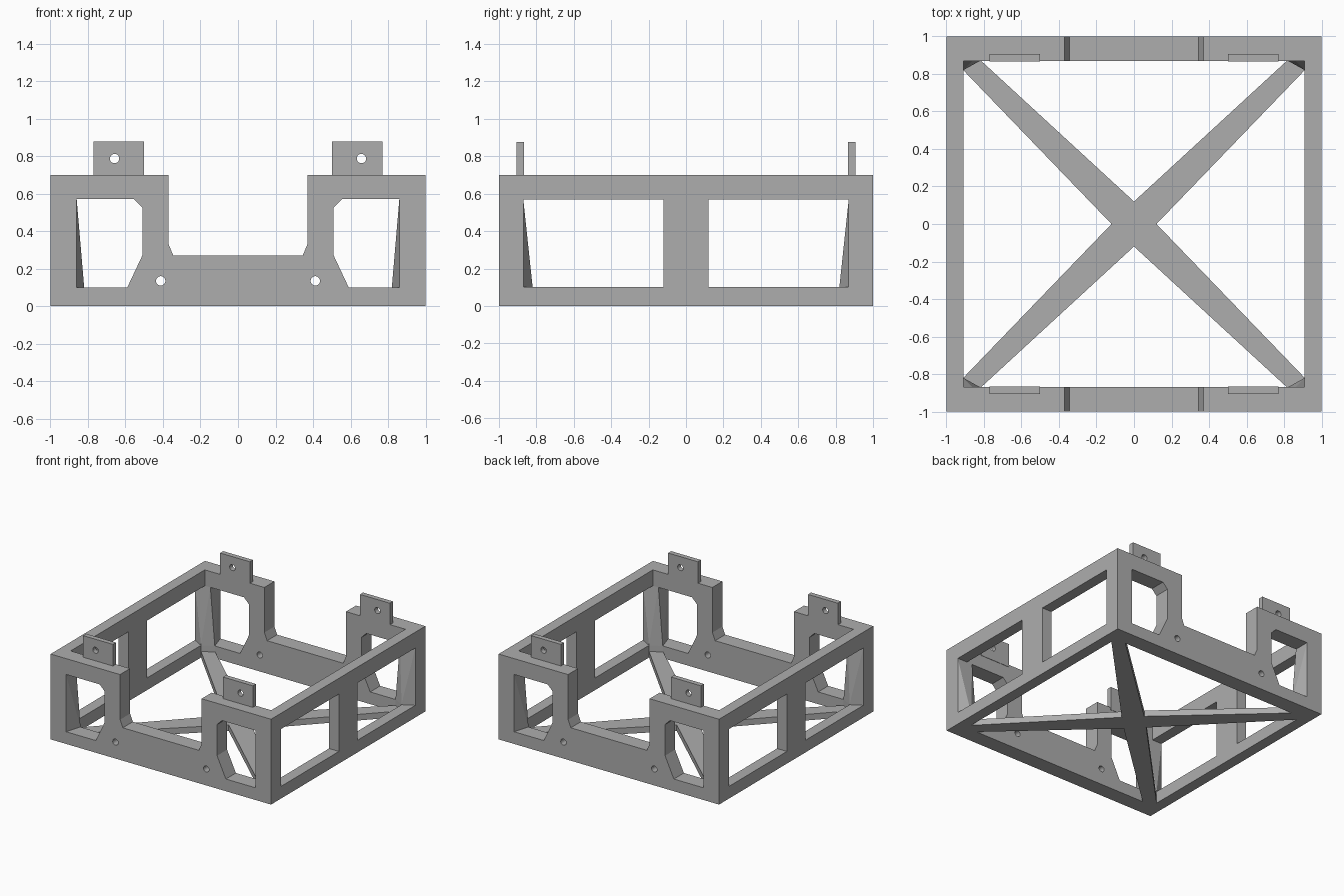
import bpy, bmesh
from math import pi, sin, cos
from mathutils import Matrix

old = bpy.data.objects.get("Cube")
if old:
    bpy.data.objects.remove(old, do_unlink=True)

grey = bpy.data.materials.new("plain grey")
grey.use_nodes = True
COLOUR = (0.42, 0.42, 0.42, 1)
grey.diffuse_color = COLOUR
grey.node_tree.nodes["Principled BSDF"].inputs["Base Color"].default_value = COLOUR

FACING_Y = Matrix.Rotation(pi / 2, 4, "X")
FACING_X = Matrix.Rotation(pi / 2, 4, "Z") @ FACING_Y


def add(name, mesh):
    mesh.materials.clear()
    mesh.materials.append(grey)
    obj = bpy.data.objects.new(name, mesh)
    bpy.context.collection.objects.link(obj)
    return obj


def plate(name, loops, thickness, matrix):
    """Extrude an outline, with any inner loops left as openings."""
    curve = bpy.data.curves.new(name, "CURVE")
    curve.dimensions = "2D"
    curve.fill_mode = "BOTH"
    curve.extrude = thickness / 2
    for loop in loops:
        spline = curve.splines.new("POLY")
        spline.points.add(len(loop) - 1)
        for point, (u, v) in zip(spline.points, loop):
            point.co = (u, v, 0, 1)
        spline.use_cyclic_u = True
    temp = bpy.data.objects.new(name + "_outline", curve)
    bpy.context.collection.objects.link(temp)
    bpy.context.view_layer.update()
    graph = bpy.context.evaluated_depsgraph_get()
    mesh = bpy.data.meshes.new_from_object(temp.evaluated_get(graph))
    bpy.data.objects.remove(temp, do_unlink=True)
    bpy.data.curves.remove(curve)
    bm = bmesh.new()
    bm.from_mesh(mesh)
    bmesh.ops.remove_doubles(bm, verts=bm.verts, dist=0.0001)
    bmesh.ops.recalc_face_normals(bm, faces=bm.faces)
    for face in bm.faces:
        face.smooth = False
    bm.transform(matrix)
    bm.to_mesh(mesh)
    bm.free()
    mesh.name = name
    return add(name, mesh)


def circle(x, y, r=0.025, n=20):
    return [(x + r * cos(2 * pi * i / n), y + r * sin(2 * pi * i / n)) for i in range(n)]


def flip(loop):
    return [(-u, v) for u, v in reversed(loop)]


def rect(u0, u1, v0, v1):
    return [(u0, v0), (u1, v0), (u1, v1), (u0, v1)]


# End walls: dropped middle, chamfered windows, screw holes
half = [(1, 0), (1, 0.7), (0.37, 0.7), (0.37, 0.33), (0.345, 0.27)]
window = [(0.86, 0.1), (0.86, 0.57), (0.555, 0.57), (0.51, 0.525), (0.51, 0.27), (0.59, 0.1)]
hole = circle(0.412, 0.135)
wall = [half + flip(half), window, flip(window), hole, flip(hole)]
for name, side in (("front", -1), ("back", 1)):
    plate(name + "_wall", wall, 0.13, Matrix.Translation((0, side * 0.935, 0)) @ FACING_Y)
    # Mounting tabs standing on the wall
    for hand, sx in (("left", 1), ("right", -1)):
        tab = [rect(0.5, 0.77, 0.68, 0.877), circle(0.658, 0.787)]
        if sx < 0:
            tab = [flip(loop) for loop in tab]
        plate(f"{name}_{hand}_tab", tab, 0.04,
              Matrix.Translation((0, side * 0.887, 0)) @ FACING_Y)

# Side walls: two windows with a central post
opening = rect(0.12, 0.869, 0.1, 0.57)
for name, side in (("left", 1), ("right", -1)):
    plate(name + "_wall", [rect(-0.87, 0.87, 0, 0.7), opening, flip(opening)], 0.09,
          Matrix.Translation((side * 0.955, 0, 0)) @ FACING_X)

# Cross brace on the floor, tapering towards the corners
arm = [(0.12, 0), (0.91, 0.82), (0.91, 0.87), (0.815, 0.87), (0, 0.12)]
upper = arm + flip(arm)[1:]
lower = [(-u, -v) for u, v in upper[1:-1]]
plate("cross_brace", [upper + lower], 0.05, Matrix.Translation((0, 0, 0.025)))

# Corner gussets, widening towards the floor
inner = [(0.82, 0.87), (0.91, 0.82)]
outer = [(0.86, 1), (1, 0.87)]
gusset = [(x, y, 0.1) for x, y in inner + outer]
gusset += [(x, y, 0.57) for x, y in outer + [(0.86, 0.87), (0.91, 0.87)]]
gusset += [(x, y, 0.02) for x, y in inner + [(0.93, 0.9)]]
for end, sy in (("front", -1), ("back", 1)):
    for hand, sx in (("left", 1), ("right", -1)):
        bm = bmesh.new()
        for x, y, z in gusset:
            bm.verts.new((sx * x, sy * y, z))
        result = bmesh.ops.convex_hull(bm, input=bm.verts)
        spare = [v for v in bm.verts if not v.link_faces]
        bmesh.ops.delete(bm, geom=spare, context="VERTS")
        bmesh.ops.recalc_face_normals(bm, faces=bm.faces)
        mesh = bpy.data.meshes.new("gusset")
        bm.to_mesh(mesh)
        bm.free()
        add(f"{end}_{hand}_gusset", mesh)
